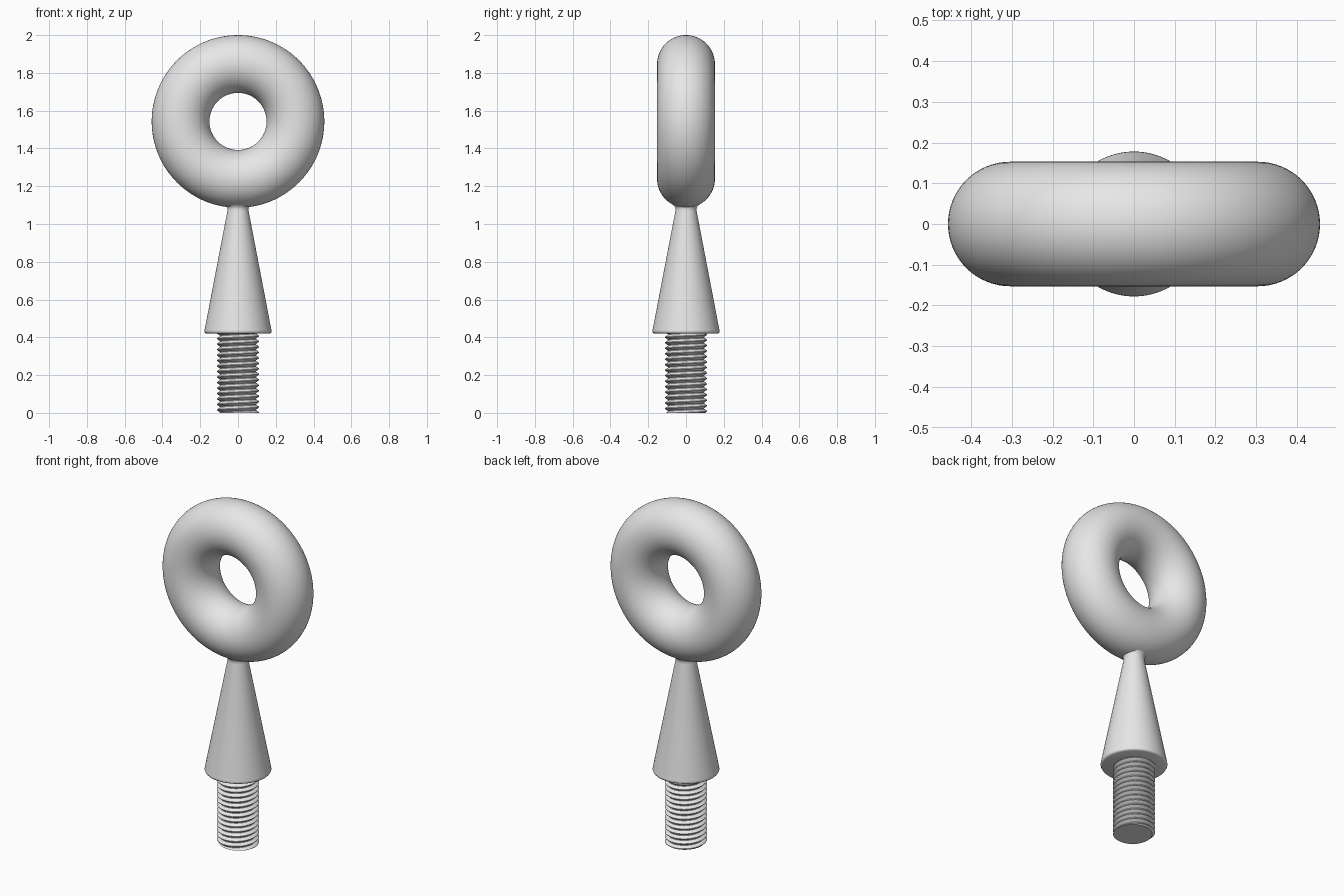
import bpy
import bmesh
from math import cos, sin, tau, radians

cube = bpy.data.objects.get("Cube")
if cube:
    bpy.data.objects.remove(cube, do_unlink=True)

# Single plain metal colour
GREY = (0.8, 0.8, 0.8, 1)
metal = bpy.data.materials.new("light_grey_metal")
metal.use_nodes = True
metal.diffuse_color = GREY
metal.node_tree.nodes["Principled BSDF"].inputs["Base Color"].default_value = GREY


def finish(obj, name, angle):
    obj.name = name
    obj.data.materials.clear()
    obj.data.materials.append(metal)
    bpy.ops.object.select_all(action='DESELECT')
    obj.select_set(True)
    bpy.context.view_layer.objects.active = obj
    bpy.ops.object.shade_smooth_by_angle(angle=radians(angle))


def from_bmesh(bm, name, angle):
    bmesh.ops.recalc_face_normals(bm, faces=bm.faces)
    mesh = bpy.data.meshes.new(name)
    bm.to_mesh(mesh)
    bm.free()
    obj = bpy.data.objects.new(name, mesh)
    bpy.context.collection.objects.link(obj)
    finish(obj, name, angle)


# Upright ring
bpy.ops.mesh.primitive_torus_add(
    major_radius=0.304, minor_radius=0.153, major_segments=128,
    minor_segments=64, location=(0, 0, 1.543), rotation=(radians(90), 0, 0))
finish(bpy.context.object, "ring", 60)

# Tapered neck with a rounded base rim and a small flare under the ring
profile = [(0, 0.42), (0.167, 0.42), (0.174, 0.423), (0.178, 0.43), (0.177, 0.438),
           (0.056, 1.07), (0.055, 1.082), (0.058, 1.091), (0.066, 1.1), (0, 1.12)]
bm = bmesh.new()
verts = [bm.verts.new((r, 0, z)) for r, z in profile]
edges = [bm.edges.new(pair) for pair in zip(verts, verts[1:])]
bmesh.ops.spin(bm, geom=verts + edges, axis=(0, 0, 1), cent=(0, 0, 0),
               angle=tau, steps=96)
bmesh.ops.remove_doubles(bm, verts=bm.verts, dist=0.0001)
from_bmesh(bm, "tapered_neck", 40)

# Right-hand helical thread, trimmed flat at both ends
PITCH, CREST, ROOT, TOP = 0.029, 0.112, 0.096, 0.43
SEGMENTS = 64
tooth = [(0, CREST), (0.1, CREST), (0.5, ROOT), (0.6, ROOT)]
bm = bmesh.new()
rows = []
for turn in range(-2, int(TOP / PITCH) + 3):
    for offset, radius in tooth:
        row = []
        for i in range(SEGMENTS + 1):
            a = tau * i / SEGMENTS
            z = PITCH * (turn + offset + i / SEGMENTS)
            row.append(bm.verts.new((radius * cos(a), radius * sin(a), z)))
        rows.append(row)
for low, high in zip(rows, rows[1:]):
    for i in range(SEGMENTS):
        bm.faces.new((low[i], low[i + 1], high[i + 1], high[i]))
bmesh.ops.remove_doubles(bm, verts=bm.verts, dist=0.0001)
for height, direction in ((0, -1), (TOP, 1)):
    cut = bmesh.ops.bisect_plane(
        bm, geom=bm.verts[:] + bm.edges[:] + bm.faces[:], dist=0.00001,
        plane_co=(0, 0, height), plane_no=(0, 0, direction), clear_outer=True)
    rim = [e for e in bm.edges if e.is_boundary
           and all(abs(v.co.z - height) < 0.0001 for v in e.verts)]
    bmesh.ops.holes_fill(bm, edges=rim, sides=0)
from_bmesh(bm, "threaded_shank", 30)
